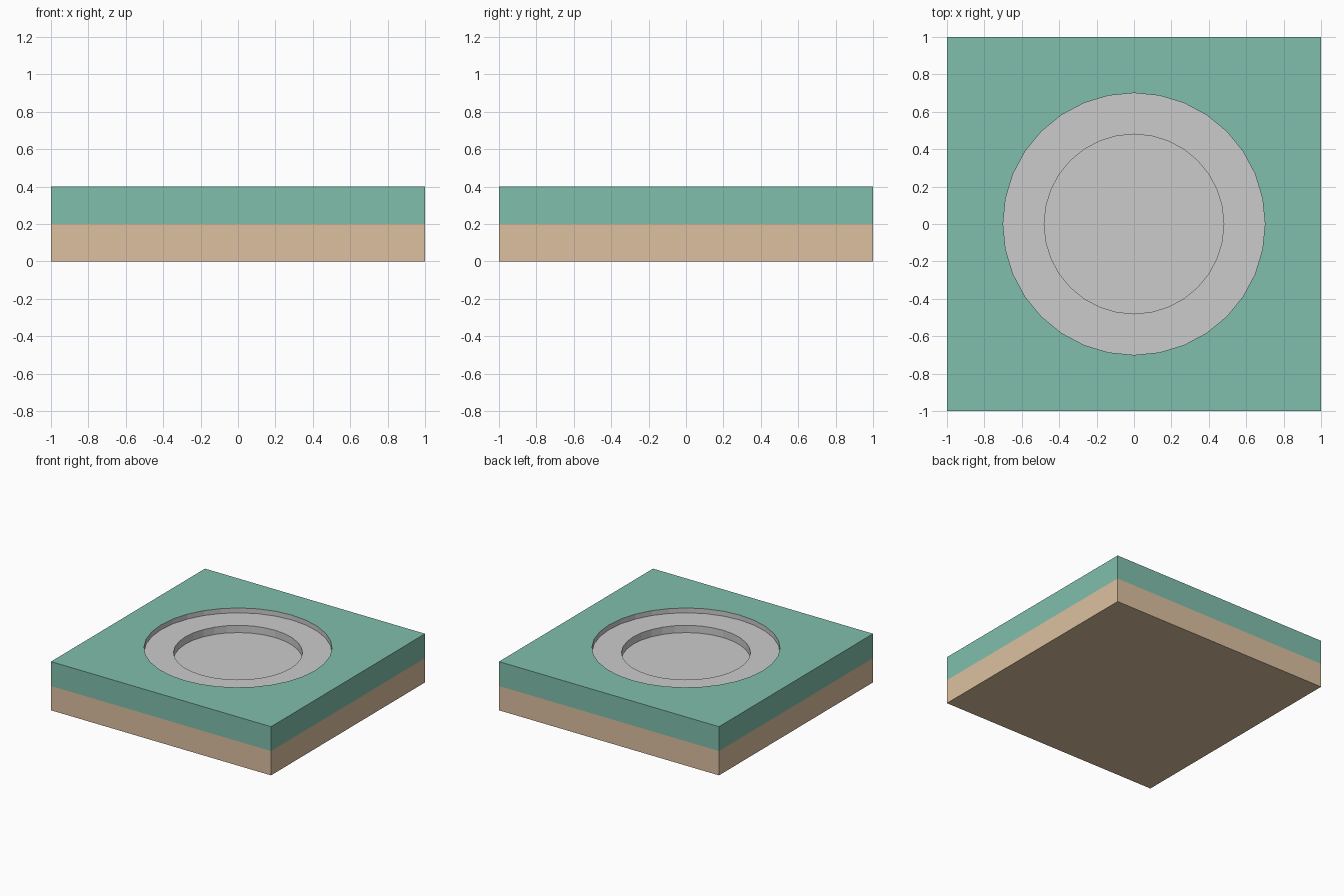
import bpy, bmesh
from math import sin, cos, pi

if "Cube" in bpy.data.objects:
    bpy.data.objects.remove(bpy.data.objects["Cube"])

SIDES = 32


def material(name, rgb):
    m = bpy.data.materials.new(name)
    m.diffuse_color = (*rgb, 1)
    m.use_nodes = True
    m.node_tree.nodes["Principled BSDF"].inputs["Base Color"].default_value = m.diffuse_color
    return m


def outline(size, z, square):
    """Ring of points: a circle, or the square that encloses it."""
    pts = []
    for i in range(SIDES):
        c, s = cos(2 * pi * i / SIDES), sin(2 * pi * i / SIDES)
        r = size / max(abs(c), abs(s)) if square else size
        pts.append((r * c, r * s, z))
    return pts


def loft(name, rings, mat=None, cap_first=False, cap_last=False):
    """Join successive rings with quads and optionally cap the ends."""
    bm = bmesh.new()
    loops = [[bm.verts.new(p) for p in outline(*r)] for r in rings]
    for a, b in zip(loops, loops[1:]):
        for i in range(SIDES):
            j = (i + 1) % SIDES
            bm.faces.new((a[i], a[j], b[j], b[i]))
    if cap_first:
        bm.faces.new(loops[0][::-1])
    if cap_last:
        bm.faces.new(loops[-1])
    # merge the coplanar strips along straight sides
    bmesh.ops.dissolve_limit(bm, angle_limit=0.01, verts=bm.verts, edges=bm.edges)
    mesh = bpy.data.meshes.new(name)
    bm.to_mesh(mesh)
    bm.free()
    ob = bpy.data.objects.new(name, mesh)
    bpy.context.collection.objects.link(ob)
    if mat:
        mesh.materials.append(mat)
    return ob


tan = material("tan", (0.716, 0.527, 0.352))
green = material("green", (0.216, 0.521, 0.413))

# Lower half of the tile
loft("base_slab", [(1, 0, True), (1, 0.2, True)], tan, cap_first=True)

# Upper half with a round opening
loft("top_slab", [(1, 0.2, True), (1, 0.4, True), (0.7, 0.4, False)], green)

# Stepped round recess
loft("recess", [(0.7, 0.4, False), (0.7, 0.36, False),
                (0.48, 0.36, False), (0.48, 0.30, False)], cap_last=True)
